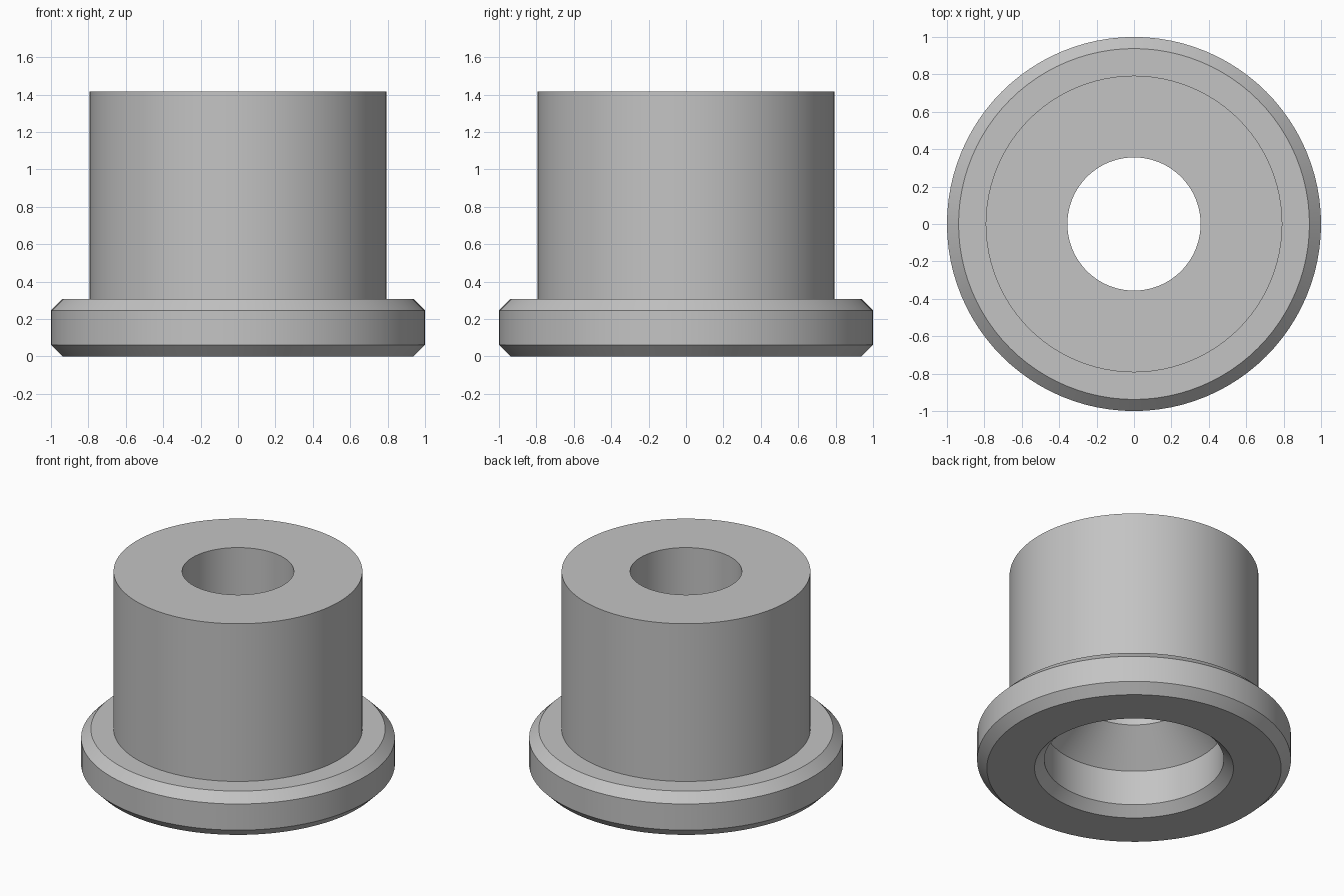
import bpy
import bmesh
from math import tau, radians, cos, sin

cube = bpy.data.objects.get("Cube")
if cube:
    bpy.data.objects.remove(cube, do_unlink=True)

SEGMENTS = 96

# Single plain grey
grey = bpy.data.materials.new("plain_grey")
grey.use_nodes = True
colour = (0.55, 0.55, 0.55, 1)
grey.diffuse_color = colour
grey.node_tree.nodes["Principled BSDF"].inputs["Base Color"].default_value = colour


def turned_part(name, profile):
    """Spin a closed (radius, height) profile around the z axis."""
    bm = bmesh.new()
    rings = []
    for r, z in profile:
        angles = [tau * i / SEGMENTS for i in range(SEGMENTS)]
        rings.append([bm.verts.new((r * cos(a), r * sin(a), z)) for a in angles])
    for k, lower in enumerate(rings):
        upper = rings[(k + 1) % len(rings)]
        for i in range(SEGMENTS):
            j = (i + 1) % SEGMENTS
            bm.faces.new((lower[i], lower[j], upper[j], upper[i]))
    bmesh.ops.recalc_face_normals(bm, faces=bm.faces)
    mesh = bpy.data.meshes.new(name)
    bm.to_mesh(mesh)
    bm.free()
    mesh.materials.append(grey)
    obj = bpy.data.objects.new(name, mesh)
    bpy.context.collection.objects.link(obj)
    bpy.ops.object.select_all(action="DESELECT")
    obj.select_set(True)
    bpy.context.view_layer.objects.active = obj
    bpy.ops.object.shade_smooth_by_angle(angle=radians(30))
    return obj


chamfer = 0.062
flange_top = 0.308
body_r, body_top = 0.793, 1.417
bore_r, counterbore_r = 0.356, 0.572

turned_part("flanged_bushing", [
    # chamfered flange
    (1 - chamfer, 0),
    (1, chamfer),
    (1, flange_top - chamfer),
    (1 - chamfer, flange_top),
    # cylindrical body
    (body_r, flange_top),
    (body_r, body_top),
    # through bore, tapering out to the counterbore
    (bore_r, body_top),
    (bore_r, flange_top + counterbore_r - bore_r),
    (counterbore_r, flange_top),
    # chamfered mouth
    (counterbore_r, chamfer),
    (counterbore_r + chamfer, 0),
])
